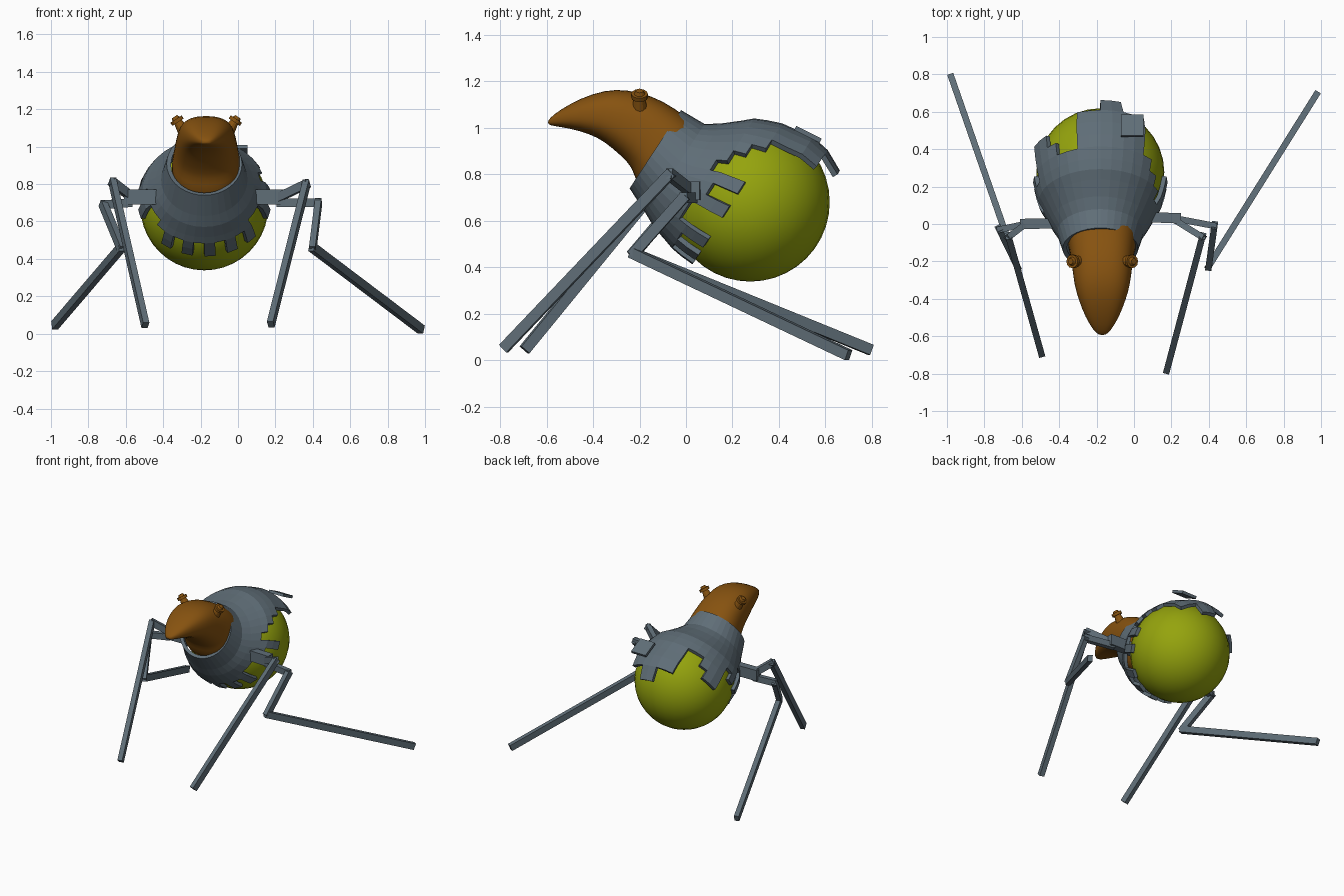
import bpy, bmesh, math
from mathutils import Vector, Matrix

if "Cube" in bpy.data.objects:
    bpy.data.objects.remove(bpy.data.objects["Cube"])

CX = -0.18                                  # body centre plane
NECK = Vector((CX, -0.08, 0.91))            # start of the body axis
AXIS = Vector((0, 0.84, -0.54)).normalized()
UP = Vector((0, 0.54, 0.84)).normalized()
SIDE = Vector((1, 0, 0))


def material(name, color):
    m = bpy.data.materials.new(name)
    m.diffuse_color = (*color, 1)
    m.use_nodes = True
    m.node_tree.nodes["Principled BSDF"].inputs["Base Color"].default_value = m.diffuse_color
    return m


GREY = material("slate_grey", (0.115, 0.155, 0.185))
GREEN = material("olive_green", (0.30, 0.37, 0.004))
BROWN = material("rust_brown", (0.24, 0.085, 0.005))


def finish(name, bm, mat, smooth=False):
    bmesh.ops.recalc_face_normals(bm, faces=bm.faces)
    me = bpy.data.meshes.new(name)
    bm.to_mesh(me)
    bm.free()
    me.materials.append(mat)
    ob = bpy.data.objects.new(name, me)
    bpy.context.collection.objects.link(ob)
    if smooth:
        for p in me.polygons:
            p.use_smooth = True
    return ob


def bar(bm, a, b, w, h):
    """Square bar from a to b; w is the level width, h the other width."""
    a, b = Vector(a), Vector(b)
    d = (b - a).normalized()
    u = d.cross(Vector((0, 0, 1))).normalized()
    v = u.cross(d)
    rot = Matrix((u, v, d)).transposed().to_4x4()
    mat = (Matrix.Translation((a + b) / 2) @ rot
           @ Matrix.Diagonal((w, h, (b - a).length, 1)))
    bmesh.ops.create_cube(bm, size=1, matrix=mat)


# Round abdomen
bm = bmesh.new()
centre = NECK + AXIS * 0.424
bmesh.ops.create_uvsphere(bm, u_segments=32, v_segments=20, radius=0.342,
                          matrix=Matrix.Translation(centre))
finish("abdomen", bm, GREEN, True)

# Ragged shell: rings along the axis as (distance, radius, vertical offset)
RINGS = [(-0.04, 0.19, -0.03), (0.08, 0.22, -0.055), (0.14, 0.255, -0.05),
         (0.21, 0.295, -0.03), (0.25, 0.32, -0.018), (0.30, 0.335, -0.01),
         (0.36, 0.348, 0), (0.43, 0.358, 0), (0.50, 0.365, 0.005),
         (0.58, 0.352, 0.005), (0.67, 0.312, 0)]
# Number of ring bands kept in each 10 degree column, going round from the top
KEEP = [10, 10, 9, 9, 6, 5, 4, 3, 6, 4, 6, 3, 3, 6, 4, 6, 4, 6,
        4, 6, 4, 6, 4, 3, 3, 6, 3, 6, 5, 8, 8, 7, 6, 6, 9, 9]
bm = bmesh.new()
N = len(KEEP)
grid = []
for s, r, off in RINGS:
    row = []
    for i in range(N):
        t = math.tau * i / N
        row.append(bm.verts.new(NECK + AXIS * s + UP * (off + r * math.cos(t))
                                + SIDE * r * math.sin(t)))
    grid.append(row)
for i, count in enumerate(KEEP):
    k = (i + 1) % N
    for j in range(count):
        bm.faces.new((grid[j][i], grid[j][k], grid[j + 1][k], grid[j + 1][i]))
bmesh.ops.delete(bm, geom=[v for v in bm.verts if not v.link_faces], context='VERTS')
shell = finish("shell", bm, GREY)
mod = shell.modifiers.new("thickness", 'SOLIDIFY')
mod.thickness = 0.024
mod.offset = 0

# Loose plate lifted from the back of the shell
bm = bmesh.new()
bar(bm, (-0.01, 0.47, 1.0), (-0.01, 0.58, 0.945), 0.12, 0.02)
finish("loose_plate", bm, GREY)

# Head sections: top y, top z, bottom y, bottom z, half width
SECTIONS = [(-0.595, 1.030, -0.595, 1.015, 0.015),
            (-0.575, 1.055, -0.570, 1.008, 0.045),
            (-0.50, 1.105, -0.50, 0.998, 0.09),
            (-0.40, 1.150, -0.41, 0.972, 0.127),
            (-0.30, 1.170, -0.35, 0.940, 0.15),
            (-0.20, 1.155, -0.28, 0.880, 0.16),
            (-0.10, 1.120, -0.23, 0.830, 0.17),
            (0.00, 1.050, -0.215, 0.760, 0.183),
            (0.10, 0.980, -0.16, 0.680, 0.20)]


def soft(v):
    return math.copysign(abs(v) ** 0.8, v)


bm = bmesh.new()
rings = []
for ty, tz, by, bz, w in SECTIONS:
    top, bot = Vector((CX + 0.01, ty, tz)), Vector((CX + 0.01, by, bz))
    mid, half = (top + bot) / 2, (top - bot) / 2
    rings.append([bm.verts.new(mid + half * soft(math.cos(math.tau * i / 24))
                               + SIDE * w * soft(math.sin(math.tau * i / 24)))
                  for i in range(24)])
for a, b in zip(rings, rings[1:]):
    for i in range(24):
        k = (i + 1) % 24
        bm.faces.new((a[i], a[k], b[k], b[i]))
bm.faces.new(rings[0])
bm.faces.new(rings[-1])
head = finish("head", bm, BROWN, True)
sub = head.modifiers.new("smooth", 'SUBSURF')
sub.levels = sub.render_levels = 1

# Eye stalks with a rounded cap and a small tip
for side, label in ((-1, "left"), (1, "right")):
    bm = bmesh.new()
    base = Vector((CX + 0.01 + side * 0.12, -0.2, 1.085))
    d = Vector((side * 0.55, 0, 0.83)).normalized()
    rot = d.to_track_quat('Z', 'Y').to_matrix().to_4x4()
    for dist, r1, r2, depth in ((0.03, 0.034, 0.022, 0.06),
                                (0.065, 0.036, 0.036, 0.02),
                                (0.08, 0.026, 0.016, 0.02)):
        bmesh.ops.create_cone(bm, cap_ends=True, segments=12, radius1=r1,
                              radius2=r2, depth=depth,
                              matrix=Matrix.Translation(base + d * dist) @ rot)
    finish(label + "_eye_stalk", bm, BROWN)

# Shoulders and jointed legs
SHOULDERS = {"left": ((-0.36, 0.005, 0.73), (-0.61, 0.0, 0.73)),
             "right": ((0.0, 0.04, 0.73), (0.25, 0.03, 0.73))}
for label, (a, b) in SHOULDERS.items():
    bm = bmesh.new()
    bar(bm, a, b, 0.055, 0.08)
    finish(label + "_shoulder", bm, GREY)

LEGS = {"left_front_leg": [(-0.58, 0, 0.74), (-0.67, -0.07, 0.81), (-0.495, -0.695, 0.045)],
        "left_back_leg": [(-0.58, 0, 0.70), (-0.72, -0.03, 0.69),
                          (-0.625, -0.225, 0.46), (-0.98, 0.795, 0.045)],
        "right_front_leg": [(0.22, 0.02, 0.73), (0.365, -0.07, 0.80), (0.175, -0.785, 0.05)],
        "right_back_leg": [(0.22, 0.03, 0.70), (0.43, -0.01, 0.70),
                           (0.40, -0.225, 0.46), (0.98, 0.70, 0.022)]}
for name, pts in LEGS.items():
    bm = bmesh.new()
    for a, b in zip(pts, pts[1:]):
        a, b = Vector(a), Vector(b)
        d = (b - a).normalized() * 0.012
        bar(bm, a - d, b + (d if tuple(b) != tuple(Vector(pts[-1])) else d * 0), 0.034, 0.046)
    finish(name, bm, GREY)
